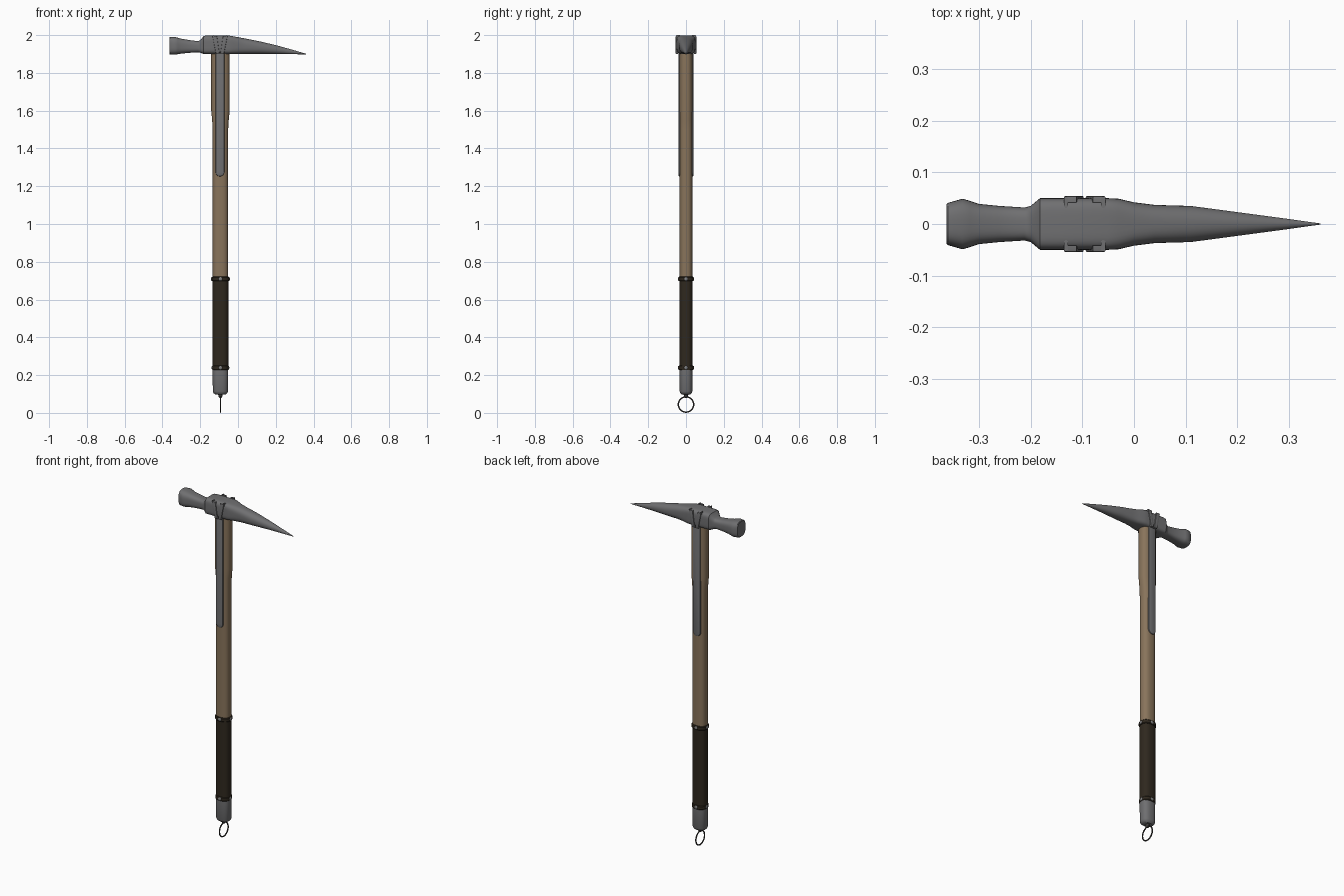
import bpy, bmesh, math
from mathutils import Vector, Matrix

if "Cube" in bpy.data.objects:
    bpy.data.objects.remove(bpy.data.objects["Cube"])

CX = -0.093  # handle axis


def mat(name, col):
    m = bpy.data.materials.new(name)
    m.diffuse_color = (*col, 1)
    m.use_nodes = True
    m.node_tree.nodes["Principled BSDF"].inputs["Base Color"].default_value = m.diffuse_color
    return m


STEEL = mat("steel grey", (0.16, 0.16, 0.165))
WOOD = mat("wood brown", (0.25, 0.175, 0.105))
LEATHER = mat("dark leather", (0.028, 0.021, 0.013))
DARK = mat("dark iron", (0.045, 0.043, 0.04))
RIVET = mat("rivet grey", (0.22, 0.22, 0.22))


def finish(name, bm, material, angle=35):
    bmesh.ops.recalc_face_normals(bm, faces=bm.faces[:])
    me = bpy.data.meshes.new(name)
    bm.to_mesh(me)
    bm.free()
    ob = bpy.data.objects.new(name, me)
    bpy.context.collection.objects.link(ob)
    me.materials.append(material)
    bpy.ops.object.select_all(action='DESELECT')
    ob.select_set(True)
    bpy.context.view_layer.objects.active = ob
    bpy.ops.object.shade_smooth_by_angle(angle=math.radians(angle))
    return ob


def oval(a, b, e, n=40):
    """superellipse cross-section"""
    pts = []
    for i in range(n):
        t = 2 * math.pi * (i + 0.5) / n
        c, s = math.cos(t), math.sin(t)
        pts.append((a * math.copysign(abs(c) ** (2 / e), c),
                    b * math.copysign(abs(s) ** (2 / e), s)))
    return pts


def loft(name, rings, material, angle=35):
    bm = bmesh.new()
    loops = [[bm.verts.new(p) for p in r] for r in rings]
    n = len(loops[0])
    for a, b in zip(loops, loops[1:]):
        for i in range(n):
            j = (i + 1) % n
            bm.faces.new((a[i], a[j], b[j], b[i]))
    bm.faces.new(loops[0])
    bm.faces.new(loops[-1])
    return finish(name, bm, material, angle)


def upright(name, prof, material, e=2.5):
    """profile rows: z, half width x, half depth y"""
    return loft(name, [[(CX + u, v, z) for u, v in oval(a, b, e)]
                       for z, a, b in prof], material)


def plate(name, pts, y0, y1, material, bevel=0.003):
    """outline in x,z extruded from y0 to y1"""
    bm = bmesh.new()
    f = bm.faces.new([bm.verts.new((x, y0, z)) for x, z in pts])
    r = bmesh.ops.extrude_face_region(bm, geom=[f])
    top = [v for v in r['geom'] if isinstance(v, bmesh.types.BMVert)]
    bmesh.ops.translate(bm, verts=top, vec=(0, y1 - y0, 0))
    edges = [e for e in bm.edges if all(v in top for v in e.verts)]
    bmesh.ops.bevel(bm, geom=edges, offset=bevel, segments=2, affect='EDGES', profile=0.5)
    return finish(name, bm, material)


# head: x, half depth, bottom, top, squareness
head = [(-0.363, 0.038, 1.900, 1.988, 3), (-0.360, 0.041, 1.897, 1.991, 3),
        (-0.332, 0.049, 1.897, 1.990, 3), (-0.318, 0.045, 1.899, 1.986, 3),
        (-0.300, 0.039, 1.902, 1.981, 3), (-0.260, 0.035, 1.906, 1.974, 3),
        (-0.212, 0.032, 1.909, 1.968, 3), (-0.200, 0.035, 1.907, 1.972, 3.5),
        (-0.182, 0.050, 1.900, 1.995, 4.5), (-0.170, 0.050, 1.900, 1.998, 4.5),
        (-0.050, 0.050, 1.900, 1.998, 4.5), (-0.030, 0.049, 1.900, 1.995, 4),
        (0.000, 0.042, 1.900, 1.989, 3.2), (0.040, 0.037, 1.900, 1.982, 2.7),
        (0.110, 0.035, 1.900, 1.968, 2.3), (0.200, 0.023, 1.900, 1.947, 2.1),
        (0.290, 0.011, 1.899, 1.922, 2), (0.361, 0.001, 1.898, 1.901, 2)]
loft("pick_head", [[(x, u, (lo + hi) / 2 + v) for u, v in oval(w, (hi - lo) / 2, e)]
                   for x, w, lo, hi, e in head], STEEL)

# wooden shaft, wider near the head
upright("handle", [(0.20, .041, .033), (1.50, .041, .034), (1.55, .044, .034),
                   (1.60, .049, .035), (1.92, .049, .035)], WOOD)

# leather grip and its end bands
upright("leather_grip", [(0.228, .042, .035), (0.715, .042, .035)], LEATHER)
for nm, z in (("upper_grip_band", 0.709), ("lower_grip_band", 0.239)):
    w = .046 if z > .5 else .043
    upright(nm, [(z - .012, w - .003, .036), (z - .008, w, .039),
                 (z + .008, w, .039), (z + .012, w - .003, .036)], LEATHER)
    # four rivets around each band
    for k in range(4):
        a = k * math.pi / 2
        d = Vector((math.cos(a) * w, math.sin(a) * .039, 0))
        bm = bmesh.new()
        bmesh.ops.create_uvsphere(bm, u_segments=12, v_segments=8, radius=1)
        s = (.004, .010, .010) if k % 2 == 0 else (.010, .004, .010)
        bmesh.ops.transform(bm, matrix=Matrix.Translation(Vector((CX, 0, z)) + d)
                            @ Matrix.Diagonal((*s, 1)), verts=bm.verts[:])
        finish("grip_rivet", bm, RIVET)

# steel end cap and eye
upright("end_cap", [(0.097, .026, .022), (0.104, .036, .030), (0.114, .0405, .034),
                    (0.228, .0415, .034)], STEEL)
upright("ring_eye", [(0.080, .005, .005), (0.084, .009, .009), (0.092, .011, .011),
                     (0.100, .013, .013)], DARK, 2)

# hanging ring in the side plane
R, r, N = 0.0405, 0.0038, 48
bm = bmesh.new()
vs = [[bm.verts.new((CX + r * math.sin(b),
                     (R + r * math.cos(b)) * math.sin(a),
                     0.0445 + (R + r * math.cos(b)) * math.cos(a)))
       for b in [2 * math.pi * j / 10 for j in range(10)]]
      for a in [2 * math.pi * i / N for i in range(N)]]
for i in range(N):
    for j in range(10):
        k, l = (i + 1) % N, (j + 1) % 10
        bm.faces.new((vs[i][j], vs[k][j], vs[k][l], vs[i][l]))
finish("hanging_ring", bm, DARK)

# straps on both faces, splitting into two arms which hook over the head
SX = -0.0955
for s, side in ((-1, "front"), (1, "back")):
    hw = 0.023
    pts = [(SX - hw, 1.91), (SX + hw, 1.91)]
    pts += [(SX + hw * math.cos(t), 1.275 - hw * math.sin(t))
            for t in [math.pi * i / 12 for i in range(13)]]
    plate(side + "_strap", pts, s * .026, s * .039, STEEL, .004)
    for m in (-1, 1):
        arm = [(.002, 1.899), (.021, 1.899), (.040, 1.996), (.016, 1.996)]
        plate(side + "_strap_arm", [(SX + m * x, z) for x, z in arm],
              s * .042, s * .0545, STEEL)
        bm = bmesh.new()
        bmesh.ops.create_cube(bm, size=1, matrix=Matrix.Translation(
            (SX + m * .036, s * .042, 1.991)) @ Matrix.Diagonal((.008, .022, .018, 1)))
        bmesh.ops.bevel(bm, geom=bm.edges[:], offset=.002, segments=2, affect='EDGES')
        finish(side + "_strap_hook", bm, STEEL)
